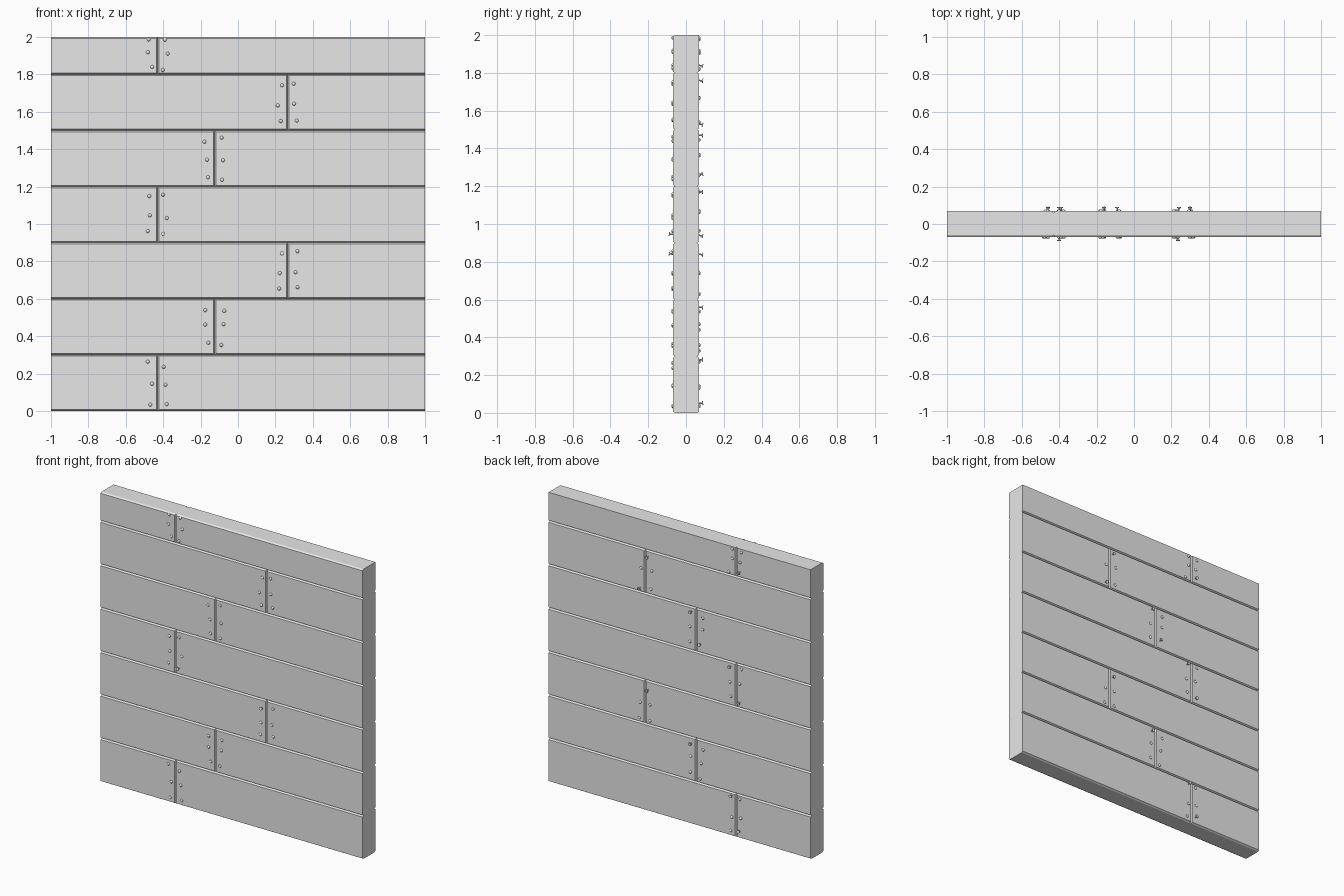
import bpy, bmesh, random
from math import radians
from mathutils import Matrix, Vector

random.seed(4)
cube = bpy.data.objects.get("Cube")
if cube:
    bpy.data.objects.remove(cube, do_unlink=True)

HALF = 0.07       # half the wall thickness
CHAMFER = 0.007   # chamfer width on the plank face
DEPTH = 0.012     # chamfer depth

grey = bpy.data.materials.new("plain_grey")
grey.use_nodes = True
grey.diffuse_color = (0.8, 0.8, 0.8, 1)
grey.node_tree.nodes["Principled BSDF"].inputs["Base Color"].default_value = (0.8, 0.8, 0.8, 1)


def make_object(name, bm):
    bmesh.ops.recalc_face_normals(bm, faces=bm.faces)
    mesh = bpy.data.meshes.new(name)
    bm.to_mesh(mesh)
    bm.free()
    mesh.materials.append(grey)
    obj = bpy.data.objects.new(name, mesh)
    bpy.context.collection.objects.link(obj)
    return obj


def plank(name, x0, x1, z0, z1, bevel_left, bevel_right):
    """Board with chamfered long edges, and a chamfer at its butt joint."""
    bm = bmesh.new()
    rings = []
    for y in (-HALF, DEPTH - HALF, HALF - DEPTH, HALF):
        c = CHAMFER if abs(y) == HALF else 0
        top = 0 if z1 == 2 and y > 0 else c
        a, b = x0 + c * bevel_left, x1 - c * bevel_right
        corners = ((a, z0 + c), (b, z0 + c), (b, z1 - top), (a, z1 - top))
        rings.append([bm.verts.new((x, y, z)) for x, z in corners])
    for r, s in zip(rings, rings[1:]):
        for i in range(4):
            j = (i + 1) % 4
            bm.faces.new((r[i], r[j], s[j], s[i]))
    bm.faces.new(rings[0])
    bm.faces.new(rings[-1])
    make_object(name, bm)


def dome(bm, x, z, side):
    """Nail driven nearly flush."""
    place = Matrix.Translation((x, side * HALF, z)) @ Matrix.Diagonal((1, 0.8, 1, 1))
    bmesh.ops.create_uvsphere(bm, u_segments=10, v_segments=6, radius=0.01, matrix=place)


def raised_nail(bm, x, z, side):
    """Nail standing proud of the board: thin shank and a flat head."""
    tilt = Matrix.Rotation(radians(random.uniform(-15, 15)), 4, 'X')
    base = Matrix.Translation((x, side * HALF, z)) @ tilt
    turn = Matrix.Rotation(radians(90), 4, 'X')
    for radius, length, out in ((0.004, 0.024, 0.006), (0.011, 0.005, 0.018)):
        bmesh.ops.create_cone(
            bm, cap_ends=True, segments=10, radius1=radius, radius2=radius, depth=length,
            matrix=base @ Matrix.Translation((0, side * out, 0)) @ turn)


# Rows of planks, each split by one butt joint
joint_cycle = (-0.43, -0.125, 0.265)
rows = []
for i in range(7):
    z0, z1, joint = 0.3 * i, min(0.3 * (i + 1), 2), joint_cycle[i % 3]
    rows.append((z0, z1, joint))
    plank(f"plank_right_{i + 1}", -1, joint, z0, z1, 0, 1)
    plank(f"plank_left_{i + 1}", joint, 1, z0, z1, 1, 0)

# Nails that stand proud, as (x, z)
proud = {
    -1: [(-0.40, 0.945), (0.235, 0.84)],
    1: [(-0.40, 0.28), (-0.46, 0.05), (-0.09, 0.56), (0.24, 0.84), (-0.39, 1.17),
        (-0.46, 0.94), (-0.09, 1.47), (-0.16, 1.26), (0.24, 1.76), (0.30, 1.53),
        (-0.46, 1.84)],
}

for side, name in ((-1, "front"), (1, "back")):
    flush, raised = bmesh.new(), bmesh.new()
    for x, z in proud[side]:
        raised_nail(raised, x, z, side)
    for z0, z1, joint in rows:
        for direction in (-1, 1):
            for part in (0.16, 0.5, 0.84):
                x = joint + direction * random.uniform(0.028, 0.055)
                z = z0 + (z1 - z0) * part + random.uniform(-0.02, 0.02)
                spot = Vector((x, z))
                if all((spot - Vector(p)).length > 0.06 for p in proud[side]):
                    dome(flush, x, z, side)
    for label, bm in (("flush_nails", flush), ("raised_nails", raised)):
        obj = make_object(f"{name}_{label}", bm)
        bpy.ops.object.select_all(action='DESELECT')
        obj.select_set(True)
        bpy.context.view_layer.objects.active = obj
        bpy.ops.object.shade_smooth_by_angle(angle=radians(40))
